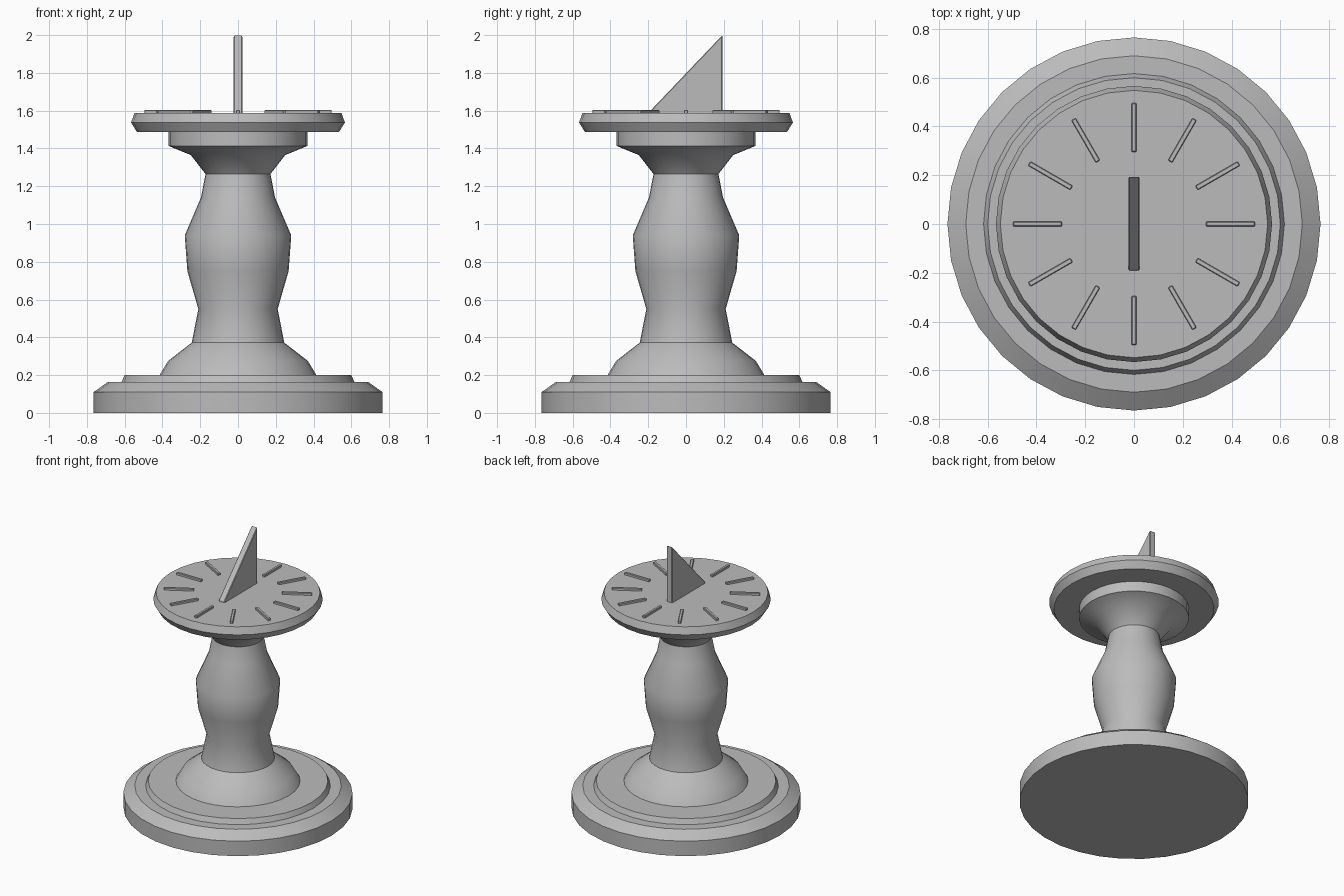
import bpy, bmesh, math
from mathutils import Matrix

cube = bpy.data.objects.get("Cube")
if cube:
    bpy.data.objects.remove(cube)

stone = bpy.data.materials.new("grey_stone")
stone.use_nodes = True
stone.diffuse_color = (0.5, 0.5, 0.5, 1)
stone.node_tree.nodes["Principled BSDF"].inputs["Base Color"].default_value = (0.5, 0.5, 0.5, 1)


def add_object(name, bm):
    bmesh.ops.recalc_face_normals(bm, faces=bm.faces)
    mesh = bpy.data.meshes.new(name)
    bm.to_mesh(mesh)
    bm.free()
    mesh.materials.append(stone)
    obj = bpy.data.objects.new(name, mesh)
    bpy.context.collection.objects.link(obj)
    return obj


def turned(name, profile, sides=32):
    """Lathe a closed solid from (radius, height) pairs, bottom to top."""
    bm = bmesh.new()
    rings = []
    for r, z in profile:
        rings.append([bm.verts.new((r * math.cos(a), r * math.sin(a), z))
                      for a in (math.tau * i / sides for i in range(sides))])
    for low, high in zip(rings, rings[1:]):
        for i in range(sides):
            j = (i + 1) % sides
            bm.faces.new((low[i], low[j], high[j], high[i]))
    bm.faces.new(rings[0][::-1])
    bm.faces.new(rings[-1])
    obj = add_object(name, bm)
    bpy.ops.object.select_all(action='DESELECT')
    obj.select_set(True)
    bpy.context.view_layer.objects.active = obj
    bpy.ops.object.shade_smooth_by_angle(angle=math.radians(30))
    return obj


def soften(obj, width):
    bevel = obj.modifiers.new("soft_edges", 'BEVEL')
    bevel.width = width
    bevel.segments = 1


# Stepped foot
turned("base", [(0.765, 0), (0.765, 0.11), (0.69, 0.163), (0.617, 0.163), (0.6, 0.2), (0.4, 0.2)])

# Flared collar, baluster column and neck
turned("pedestal", [(0.415, 0.2), (0.37, 0.275), (0.245, 0.372), (0.21, 0.55), (0.268, 0.75),
                    (0.282, 0.94), (0.196, 1.14), (0.172, 1.265)])

# Capital under the dial
turned("capital", [(0.172, 1.265), (0.25, 1.365), (0.367, 1.413), (0.367, 1.487)])

# Dial plate with a bevelled rim
turned("dial_plate", [(0.535, 1.487), (0.566, 1.537), (0.548, 1.588)])

# Hour marks around the dial
for hour in range(12):
    bm = bmesh.new()
    bmesh.ops.create_cube(bm, size=1, matrix=Matrix.Rotation(hour * math.tau / 12, 4, 'Z')
                          @ Matrix.Translation((0.396, 0, 1.592))
                          @ Matrix.Diagonal((0.2, 0.02, 0.024, 1)))
    soften(add_object(f"hour_mark_{hour + 1}", bm), 0.003)

# Triangular gnomon
bm = bmesh.new()
side = bm.faces.new([bm.verts.new((-0.023, y, z))
                     for y, z in ((-0.19, 1.58), (0.193, 1.58), (0.193, 2.0), (-0.19, 1.598))])
grown = bmesh.ops.extrude_face_region(bm, geom=[side])["geom"]
bmesh.ops.translate(bm, vec=(0.046, 0, 0), verts=[v for v in grown if isinstance(v, bmesh.types.BMVert)])
soften(add_object("gnomon", bm), 0.004)
